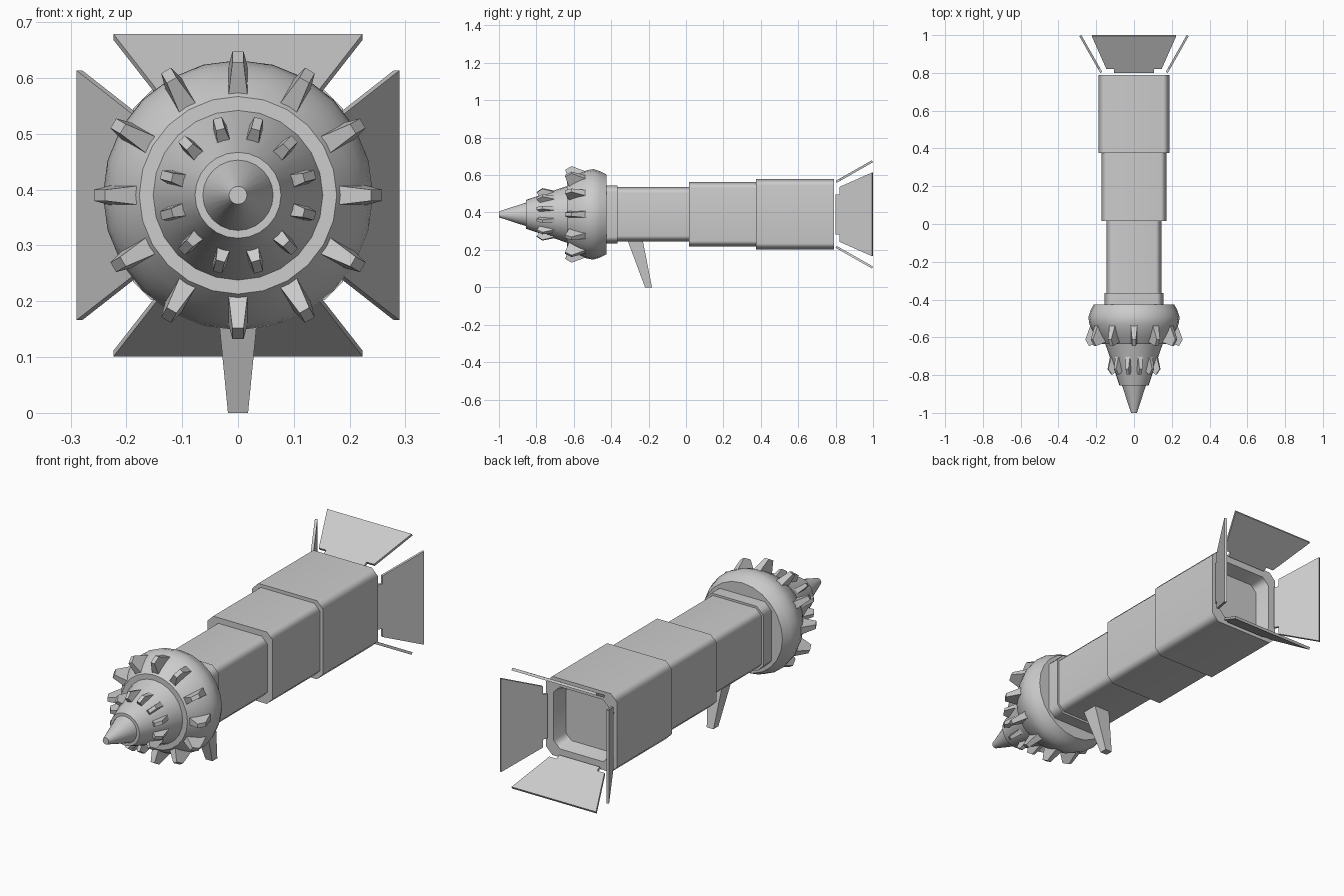
import bpy, bmesh, math

cube = bpy.data.objects.get("Cube")
if cube:
    bpy.data.objects.remove(cube, do_unlink=True)

AXIS_Z = 0.39  # height of the long axis

grey = bpy.data.materials.new("light grey metal")
grey.use_nodes = True
COLOUR = (0.604, 0.604, 0.604, 1)
grey.diffuse_color = COLOUR
grey.node_tree.nodes["Principled BSDF"].inputs["Base Color"].default_value = COLOUR


def loft(name, rings, smooth_angle=None, weighted=False):
    """Closed solid through a list of equal-length point loops."""
    bm = bmesh.new()
    loops = [[bm.verts.new(p) for p in ring] for ring in rings]
    n = len(loops[0])
    for a, b in zip(loops, loops[1:]):
        for i in range(n):
            j = (i + 1) % n
            bm.faces.new((a[i], a[j], b[j], b[i]))
    bm.faces.new(loops[0][::-1])
    bm.faces.new(loops[-1])
    bmesh.ops.recalc_face_normals(bm, faces=bm.faces)
    mesh = bpy.data.meshes.new(name)
    bm.to_mesh(mesh)
    bm.free()
    mesh.materials.append(grey)
    obj = bpy.data.objects.new(name, mesh)
    bpy.context.collection.objects.link(obj)
    if smooth_angle:
        bpy.ops.object.select_all(action='DESELECT')
        obj.select_set(True)
        bpy.context.view_layer.objects.active = obj
        bpy.ops.object.shade_smooth_by_angle(angle=math.radians(smooth_angle))
    if weighted:
        mod = obj.modifiers.new("flat sides", 'WEIGHTED_NORMAL')
        mod.keep_sharp = True
    return obj


def around(points, angle):
    """Place (sideways, along, outward) points at an angle around the long axis."""
    c, s = math.cos(angle), math.sin(angle)
    return [(u * c + r * s, y, AXIS_Z + r * c - u * s) for u, y, r in points]


def circle(y, r, n=24):
    return [(r * math.sin(2 * math.pi * i / n), y, AXIS_Z + r * math.cos(2 * math.pi * i / n))
            for i in range(n)]


def cut_square(y, h, c):
    """Square of half-width h with corners cut by c."""
    k = h - c
    pts = [(h, k), (k, h), (-k, h), (-h, k), (-h, -k), (-k, -h), (k, -h), (h, -k)]
    return [(x, y, AXIS_Z + z) for x, z in pts]


# Drill head: pointed nose, stepped cone and rounded rear ring
HEAD = [(-1.0, .016), (-.855, .063), (-.855, .077), (-.635, .152), (-.635, .177),
        (-.60, .202), (-.565, .222), (-.53, .236), (-.495, .242), (-.46, .231), (-.425, .213)]
loft("drill_head", [circle(y, r) for y, r in HEAD], 40)


# Teeth: two rows leaning forward; corners are base front, base back, tip back, tip front
def teeth(name, side, offset, base_w, tip_w):
    (bf, bb, tb, tf) = side
    base = [(-base_w, *bf), (base_w, *bf), (base_w, *bb), (-base_w, *bb)]
    tip = [(-tip_w, *tf), (tip_w, *tf), (tip_w, *tb), (-tip_w, *tb)]
    for i in range(12):
        a = math.radians(30 * i + offset)
        loft(f"{name}_{i + 1}", [around(base, a), around(tip, a)])


teeth("large_tooth", [(-.622, .172), (-.53, .228), (-.612, .258), (-.646, .238)], 0, .018, .010)
teeth("small_tooth", [(-.775, .090), (-.69, .125), (-.768, .143), (-.798, .122)], 15, .013, .008)

# Body: collar and three sleeves that widen to the rear
for name, y0, y1, half, cut in [("neck_collar", -.435, -.365, .155, .035),
                                ("front_sleeve", -.37, .03, .145, .030),
                                ("middle_sleeve", .015, .39, .172, .030)]:
    loft(name, [cut_square(y0, half, cut), cut_square(y1, half, cut)], 50, True)

# Rear sleeve with a recessed exhaust opening
loft("rear_sleeve", [cut_square(.375, .188, .033), cut_square(.79, .188, .033),
                     cut_square(.79, .148, .033), cut_square(.72, .132, .030)], 50, True)

# Four flared tail flaps, each a trapezoid with a narrow hinge tab
OUTLINE = [(.107, 0), (.107, .10), (.146, .10), (.2235, 1)]
OUTLINE += [(-u, t) for u, t in reversed(OUTLINE)]
R0, R1, Y0, Y1 = .174, .284, .803, .997
length = math.hypot(R1 - R0, Y1 - Y0)
ny, nr = -(R1 - R0) / length * .006, (Y1 - Y0) / length * .006
for i, place in enumerate(["top", "left", "bottom", "right"]):
    faces = []
    for s in (-1, 1):
        pts = [(u, Y0 + t * (Y1 - Y0) + s * ny, R0 + t * (R1 - R0) + s * nr) for u, t in OUTLINE]
        faces.append(around(pts, math.radians(90 * i)))
    loft(f"{place}_tail_flap", faces)

# Support leg under the front sleeve
loft("support_leg", [
    [(-.018, -.219, 0), (.018, -.219, 0), (.018, -.182, 0), (-.018, -.182, 0)],
    [(-.043, -.314, .255), (.043, -.314, .255), (.043, -.232, .255), (-.043, -.232, .255)]])
